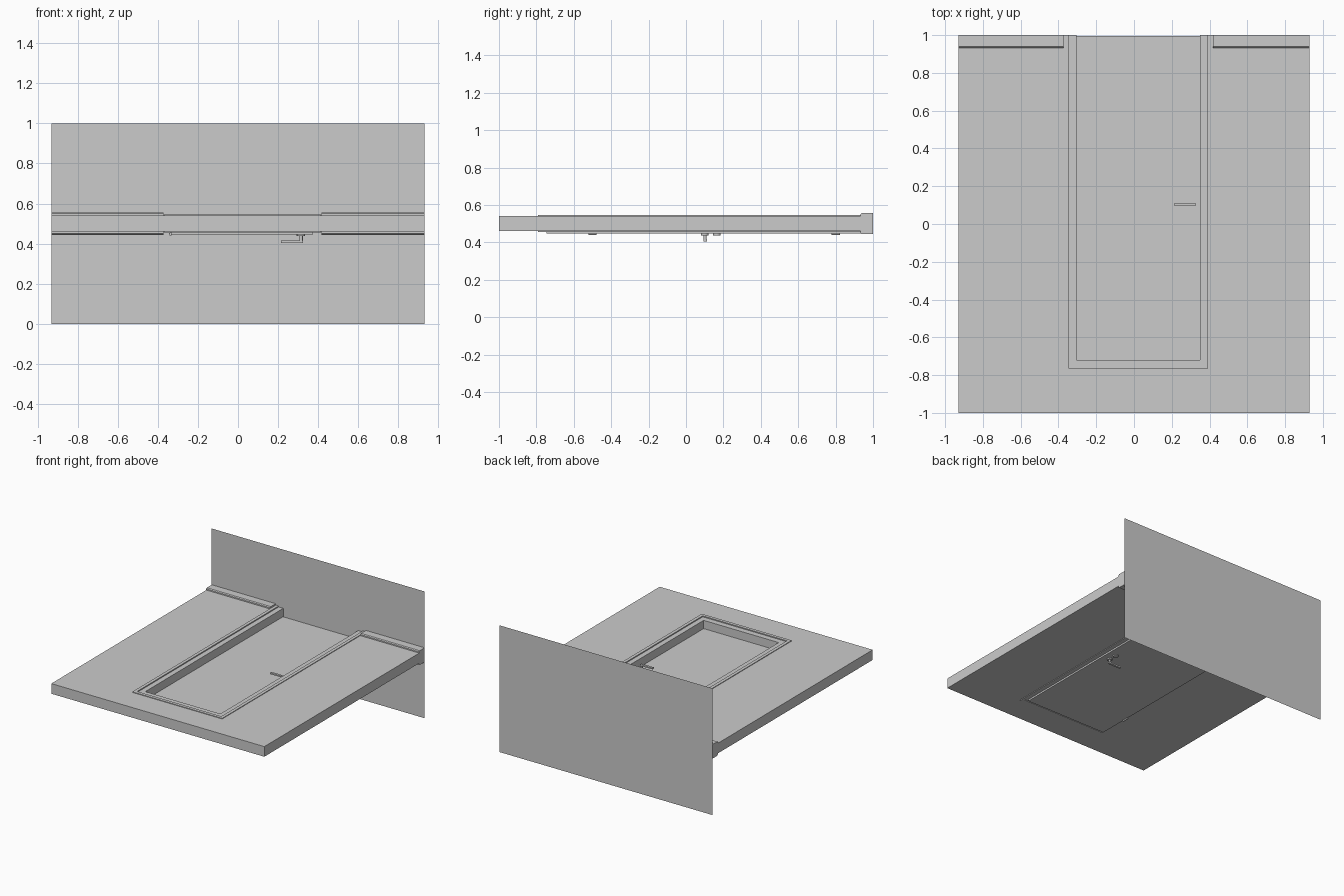
import bpy, bmesh, math
from mathutils import Matrix, Vector

if "Cube" in bpy.data.objects:
    bpy.data.objects.remove(bpy.data.objects["Cube"])


def finish(name, bm):
    bmesh.ops.recalc_face_normals(bm, faces=bm.faces)
    me = bpy.data.meshes.new(name)
    bm.to_mesh(me)
    bm.free()
    ob = bpy.data.objects.new(name, me)
    bpy.context.collection.objects.link(ob)
    return ob


def extrude_faces(bm, dz):
    r = bmesh.ops.extrude_face_region(bm, geom=bm.faces[:])
    verts = [v for v in r["geom"] if isinstance(v, bmesh.types.BMVert)]
    bmesh.ops.translate(bm, vec=(0, 0, dz), verts=verts)


def prism(name, pts, z0, z1):
    bm = bmesh.new()
    bm.faces.new([bm.verts.new((x, y, z0)) for x, y in pts])
    extrude_faces(bm, z1 - z0)
    return finish(name, bm)


def u_shape(name, outer, inner, z0, z1):
    """Frame around the opening, open at the floor end (y = 1)."""
    (a, b, c), (d, e, f) = outer, inner
    return prism(name, [(a, 1), (a, c), (b, c), (b, 1), (e, 1), (e, f), (d, f), (d, 1)], z0, z1)


def box(name, x0, x1, y0, y1, z0, z1):
    return prism(name, [(x0, y0), (x1, y0), (x1, y1), (x0, y1)], z0, z1)


def rod(name, centre, r, length, axis="Z", n=20):
    bm = bmesh.new()
    rot = Matrix.Rotation(math.pi / 2, 4, "X") if axis == "Y" else Matrix()
    bmesh.ops.create_cone(bm, cap_ends=True, segments=n, radius1=r, radius2=r, depth=length,
                          matrix=Matrix.Translation(Vector(centre)) @ rot)
    ob = finish(name, bm)
    bpy.ops.object.select_all(action="DESELECT")
    bpy.context.view_layer.objects.active = ob
    ob.select_set(True)
    bpy.ops.object.shade_smooth_by_angle(angle=math.radians(40))
    return ob


# floor sheet, standing upright because the wall lies on its back
bm = bmesh.new()
bm.faces.new([bm.verts.new((x, 1, z)) for x, z in ((-.93, 0), (.93, 0), (.93, 1), (-.93, 1))])
finish("floor", bm)

# wall with its doorway, and the stepped door casing
u_shape("wall", (-.93, .93, -1), (-.37, .415, -.79), .46, .54)
u_shape("casing_outer", (-.37, .415, -.79), (-.345, .39, -.765), .455, .545)
u_shape("casing_inner", (-.345, .39, -.765), (-.305, .35, -.72), .46, .537)

# skirting boards with a chamfered top edge, on both wall faces
for side, x0, x1 in (("left", -.93, -.372), ("right", .417, .93)):
    for face, s in (("upper", 1), ("lower", -1)):
        bm = bmesh.new()
        section = ((.932, .04), (.932, .05), (.939, .056), (1, .056), (1, .04))
        ends = [[bm.verts.new((x, y, .5 + s * h)) for y, h in section] for x in (x0, x1)]
        bm.faces.new(ends[0])
        bm.faces.new(ends[1])
        for i in range(5):
            j = (i + 1) % 5
            bm.faces.new((ends[0][i], ends[0][j], ends[1][j], ends[1][i]))
        finish(f"skirting_{side}_{face}", bm)

# door: overlapping leaf with a rectangular panel groove on each face
door = box("door_leaf", -.335, .375, -.747, .996, .446, .459)
core = box("door_core", -.305, .35, -.72, .996, .459, .472)
for ob, z0, z1 in ((door, .44, .452), (core, .465, .48)):
    bm = bmesh.new()
    rect = ((-.222, -.618), (.267, -.618), (.267, .682), (-.222, .682))
    face = bm.faces.new([bm.verts.new((x, y, z0)) for x, y in rect])
    bmesh.ops.inset_region(bm, faces=[face], thickness=.011)
    bmesh.ops.delete(bm, geom=[face], context="FACES")
    extrude_faces(bm, z1 - z0)
    cutter = finish("groove_cutter", bm)
    cutter.hide_render = True
    mod = ob.modifiers.new("groove", "BOOLEAN")
    mod.operation, mod.solver, mod.object = "DIFFERENCE", "EXACT", cutter
    bpy.context.view_layer.objects.active = ob
    bpy.ops.object.modifier_apply(modifier=mod.name)
    bpy.data.objects.remove(cutter)

# lever handles and key caps on both faces
for face, surf, s in (("upper", .472, 1), ("lower", .446, -1)):
    rod(f"handle_neck_{face}", (.315, .102, surf + s * .018), .008, .036)
    z = sorted((surf + s * .031, surf + s * .042))
    box(f"handle_lever_{face}", .215, .325, .094, .111, *z)
    rod(f"key_cap_{face}", (.312, .165, surf + s * .002), .007, .006)
rod("handle_rosette", (.315, .1, .442), .02, .01)
rod("key_rosette", (.312, .165, .442), .02, .01)

# hinges
for i, y in enumerate((-.5, .8)):
    rod(f"hinge_{i + 1}", (-.337, y, .447), .008, .045, "Y", 12)
